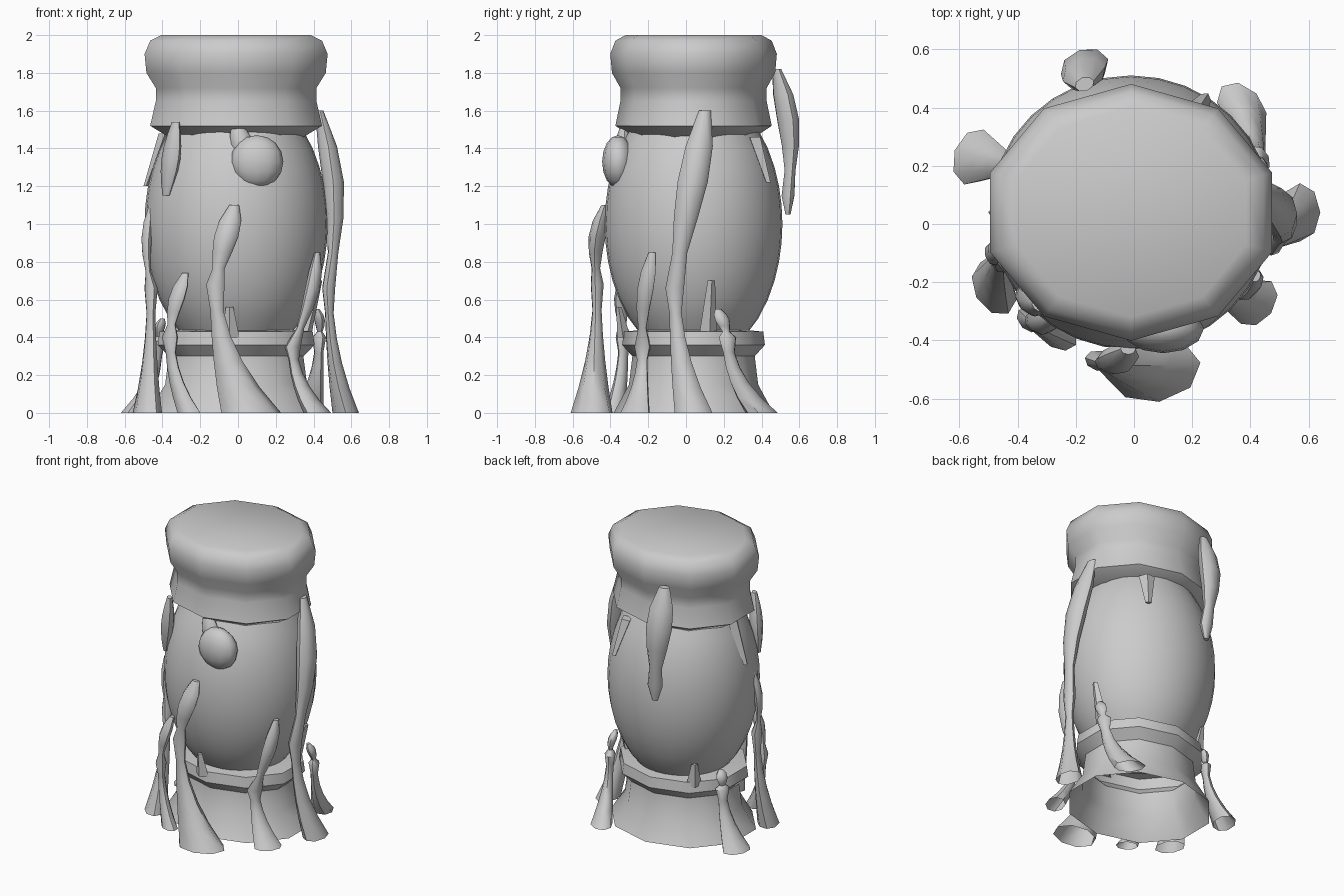
import bpy
import bmesh
import math
from mathutils import Matrix, Vector

old = bpy.data.objects.get("Cube")
if old:
    bpy.data.objects.remove(old)

grey = (0.6, 0.6, 0.6, 1)
stone = bpy.data.materials.new("plain grey")
stone.use_nodes = True
stone.diffuse_color = grey
stone.node_tree.nodes["Principled BSDF"].inputs["Base Color"].default_value = grey

CENTRE = Vector((-0.01, 0.04, 0))
UP = Vector((0, 0, 1))


def finish(bm, name, angle):
    """Turn a bmesh into a shaded object."""
    bmesh.ops.recalc_face_normals(bm, faces=bm.faces)
    mesh = bpy.data.meshes.new(name)
    bm.to_mesh(mesh)
    bm.free()
    mesh.materials.append(stone)
    obj = bpy.data.objects.new(name, mesh)
    bpy.context.collection.objects.link(obj)
    bpy.ops.object.select_all(action='DESELECT')
    obj.select_set(True)
    bpy.context.view_layer.objects.active = obj
    bpy.ops.object.shade_smooth_by_angle(angle=math.radians(angle))


def outward(point):
    """Horizontal direction from the central axis to a point."""
    flat = point - CENTRE
    flat.z = 0
    return flat.normalized()


def loft(name, sections, sides, angle, close_first=True, close_last=True):
    """Skin horizontal rings, each given as (middle, first axis, second axis)."""
    bm = bmesh.new()
    rings = []
    for middle, first, second in sections:
        turns = [math.tau * i / sides for i in range(sides)]
        rings.append([bm.verts.new(middle + first * math.cos(t) + second * math.sin(t))
                      for t in turns])
    for low, high in zip(rings, rings[1:]):
        for i in range(sides):
            j = (i + 1) % sides
            bm.faces.new((low[i], low[j], high[j], high[i]))
    if close_first:
        bm.faces.new(rings[0])
    if close_last:
        bm.faces.new(rings[-1])
    finish(bm, name, angle)


def lathe(name, profile, sides, width, depth, **ends):
    """Stack rings of (radius, height), with a corner at the back."""
    loft(name, [(CENTRE + UP * z, Vector((0, r * depth, 0)), Vector((-r * width, 0, 0)))
                for r, z in profile], sides, 45, **ends)


def tube(name, path, sides=8, closed=True):
    """Loft flattened rings along (point, radius) pairs."""
    sections = []
    for point, radius in path:
        out = outward(point)
        sections.append((point, out.cross(UP) * radius, out * radius * 0.7))
    loft(name, sections, sides, 50, close_last=closed)


def strand(name, head, top, knot, foot=None, flare=0):
    """A swollen head, a thin neck and a bead, then a flared foot or a tip."""
    top, knot = Vector(top), Vector(knot)
    bow = (top - knot).length * 0.06
    path = []
    for i, swell in enumerate((0.4, 0.9, 1, 0.8, 0.5)):
        point = top.lerp(knot, i / 5)
        point += outward(point) * bow * math.sin(math.pi * i / 5)
        path.append((point, head * swell))
    path.append((knot, 0.05))
    if foot:
        # the foot sweeps sideways more and more as it nears the ground
        drift = Vector((*foot, 0)) - knot
        for i in range(1, 6):
            u = i / 5
            point = knot + Vector((drift.x * u * u, drift.y * u * u, drift.z * u))
            path.append((point, 0.03 + (flare - 0.03) * u * u))
    else:
        path.append((knot - UP * 0.1, 0.02))
    tube(name, path, closed=foot is None)


def teardrop(name, width, top, end):
    """A simple hanging drop, fullest in the middle."""
    top, end = Vector(top), Vector(end)
    tube(name, [(top.lerp(end, i / 6), width * (0.4 + 0.6 * math.sin(math.pi * i / 6)))
                for i in range(7)])


def body_radius(z):
    """Barrel curve, widest halfway up."""
    return 0.485 * math.sqrt(1 - ((z - 1) / 0.73) ** 2)


def prong(name, degrees, root, tip):
    """Small tapered prong lying against the body."""
    a = math.radians(degrees)
    away = Vector((math.cos(a), math.sin(a), 0))
    tube(name, [(CENTRE + away * max(0.37, body_radius(z) + 0.01) + UP * z, radius)
                for z, radius in ((root, 0.05), (tip, 0.02))], sides=4)


# Lid, barrel body and flared open base
lathe("lid", [(0.36, 1.46), (0.46, 1.52), (0.43, 1.65), (0.43, 1.72), (0.48, 1.8),
              (0.49, 1.9), (0.46, 1.97), (0.4, 2)], 10, 1.04, 0.9)
lathe("body", [(body_radius(z), z) for z in (0.4 + i / 10 for i in range(12))],
      32, 1, 0.97)
lathe("base", [(0.3, 0.44), (0.41, 0.43), (0.42, 0.36), (0.36, 0.3), (0.38, 0.15), (0.47, 0)],
      10, 1.04, 0.9, close_first=False, close_last=False)

# Strands that run down to flared feet
strand("front_strand", 0.065, (-0.02, -0.43, 1.1), (-0.12, -0.47, 0.68), (0.07, -0.5), 0.16)
strand("front_left_strand", 0.05, (0.42, -0.18, 0.85), (0.29, -0.23, 0.35), (0.42, -0.27), 0.09)
strand("left_strand", 0.08, (0.43, 0.1, 1.6), (0.48, -0.06, 0.66), (0.57, 0.04), 0.1)
strand("back_left_strand", 0.04, (0.42, 0.17, 0.55), (0.43, 0.22, 0.4), (0.37, 0.4), 0.1)
strand("right_strand", 0.04, (-0.46, -0.08, 1.1), (-0.46, -0.12, 0.66), (-0.48, -0.22), 0.1)
strand("front_right_strand", 0.05, (-0.28, -0.32, 0.74), (-0.36, -0.33, 0.4), (-0.26, -0.38), 0.07)
strand("back_right_strand", 0.04, (-0.4, 0.19, 0.5), (-0.42, 0.2, 0.38), (-0.55, 0.23), 0.1)

# Drops hanging from the lid
strand("back_drop", 0.085, (-0.17, 0.48, 1.82), (-0.14, 0.54, 1.15))
teardrop("front_right_drop", 0.06, (-0.33, -0.28, 1.54), (-0.38, -0.25, 1.15))
teardrop("front_blob_neck", 0.06, (-0.01, -0.32, 1.54), (0.06, -0.35, 1.3))

# Round blob under the front of the lid
blob = bmesh.new()
bmesh.ops.create_uvsphere(blob, u_segments=12, v_segments=8, radius=0.14, matrix=(
    Matrix.Translation((0.1, -0.36, 1.33)) @ Matrix.Diagonal((1, 0.6, 1, 1))))
finish(blob, "front_blob", 50)

# Prongs under the lid and above the base ring
prong("right_lid_prong", 180, 1.48, 1.2)
prong("back_lid_prong", 57, 1.46, 1.22)
prong("front_ring_prong", -95, 0.4, 0.56)
prong("left_ring_prong", 12, 0.4, 0.7)
prong("back_ring_prong", 135, 0.4, 0.56)
